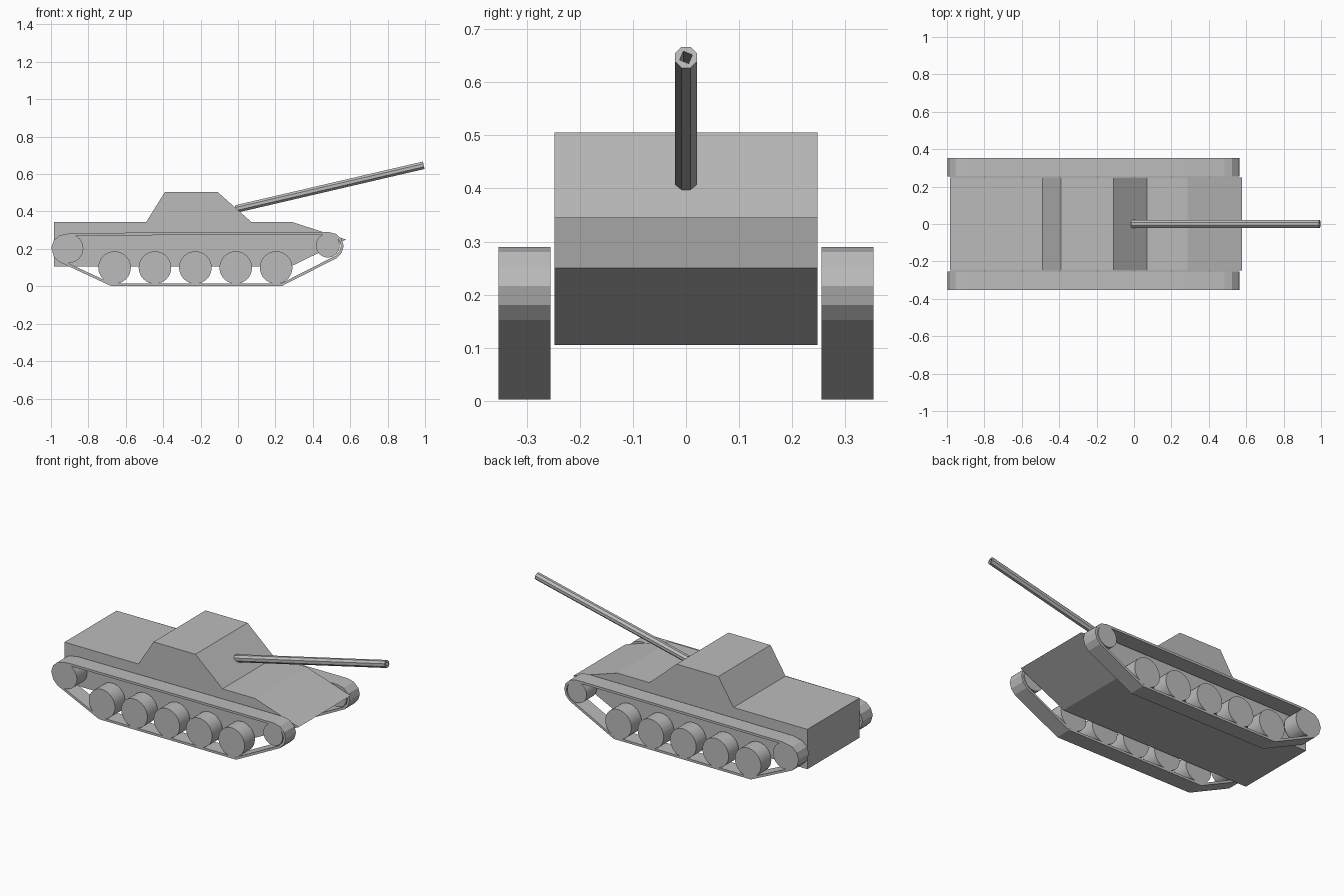
import bpy, bmesh, math
from mathutils import Vector, Matrix

if "Cube" in bpy.data.objects:
    bpy.data.objects.remove(bpy.data.objects["Cube"], do_unlink=True)

grey = bpy.data.materials.new("plain grey")
grey.use_nodes = True
grey.diffuse_color = (0.5, 0.5, 0.5, 1)
grey.node_tree.nodes["Principled BSDF"].inputs["Base Color"].default_value = (0.5, 0.5, 0.5, 1)

INNER, OUTER = 0.255, 0.353   # track width range along y


def finish(name, bm, mirror=False):
    mesh = bpy.data.meshes.new(name)
    bm.to_mesh(mesh)
    bm.free()
    mesh.materials.append(grey)
    obj = bpy.data.objects.new(name, mesh)
    bpy.context.collection.objects.link(obj)
    if mirror:
        mod = obj.modifiers.new("other_side", 'MIRROR')
        mod.use_axis = (False, True, False)
    return obj


def extrude_profile(name, points, y0, y1, capped=True, mirror=False):
    """Sweep a counter-clockwise x/z outline along y."""
    bm = bmesh.new()
    a, b = [[bm.verts.new((x, y, z)) for x, z in points] for y in (y0, y1)]
    for i in range(len(points)):
        j = (i + 1) % len(points)
        bm.faces.new((a[i], b[i], b[j], a[j]))
    if capped:
        bm.faces.new(a)
        bm.faces.new(b[::-1])
        bmesh.ops.recalc_face_normals(bm, faces=bm.faces)
    return finish(name, bm, mirror)


def wheel_pair(name, x, z, radius):
    bm = bmesh.new()
    place = Matrix.Translation((x, (INNER + OUTER) / 2, z)) @ Matrix.Rotation(math.pi / 2, 4, 'X')
    bmesh.ops.create_cone(bm, cap_ends=True, segments=32, radius1=radius, radius2=radius,
                          depth=OUTER - INNER, matrix=place)
    for f in bm.faces:
        f.smooth = len(f.verts) == 4
    for e in bm.edges:
        e.smooth = all(f.smooth for f in e.link_faces)
    return finish(name, bm, True)


# Hull and superstructure in one silhouette
extrude_profile("hull", [
    (-0.983, 0.105), (0.28, 0.105), (0.578, 0.25), (0.285, 0.345), (0.07, 0.345),
    (-0.11, 0.505), (-0.39, 0.505), (-0.49, 0.345), (-0.983, 0.345)], -0.248, 0.248)

# Track bands, thickened inward and mirrored
track = extrude_profile("track_bands", [
    (-0.68, 0.002), (0.235, 0.002), (0.53, 0.152), (0.555, 0.18), (0.565, 0.216),
    (0.555, 0.252), (0.525, 0.28), (0.485, 0.29), (0.28, 0.29), (-0.89, 0.285),
    (-0.955, 0.272), (-0.985, 0.245), (-0.998, 0.205), (-0.985, 0.16), (-0.955, 0.13)],
    INNER, OUTER, capped=False, mirror=True)
solid = track.modifiers.new("thickness", 'SOLIDIFY')
solid.thickness = 0.014
solid.offset = -1
solid.use_even_offset = True

# Wheels
for i in range(5):
    wheel_pair(f"road_wheels_{i + 1}", -0.66 + 0.216 * i, 0.1, 0.087)
wheel_pair("rear_sprockets", -0.905, 0.203, 0.078)
wheel_pair("nose_idlers", 0.48, 0.218, 0.064)

# Eight-sided gun barrel with a small square bore
base, tip = Vector((-0.012, 0, 0.413)), Vector((0.993, 0, 0.647))
axis = (tip - base).normalized()
side = Vector((0, 1, 0))
up = axis.cross(side)


def ring(bm, centre, radius, square=False):
    verts = []
    for k in range(8):
        t = math.tau * (k + 0.5) / 8
        r = radius * (math.cos(math.pi / 4) if square and k % 2 else 1)
        verts.append(bm.verts.new(centre + (side * math.cos(t) + up * math.sin(t)) * r))
    return verts


bm = bmesh.new()
rings = [ring(bm, base, 0.022), ring(bm, tip, 0.022),
         ring(bm, tip, 0.013, True), ring(bm, tip - axis * 0.1, 0.013, True)]
for a, b in zip(rings, rings[1:]):
    for i in range(8):
        j = (i + 1) % 8
        bm.faces.new((a[i], a[j], b[j], b[i]))
bm.faces.new(rings[0])
bm.faces.new(rings[-1])
bmesh.ops.recalc_face_normals(bm, faces=bm.faces)
finish("gun_barrel", bm)
